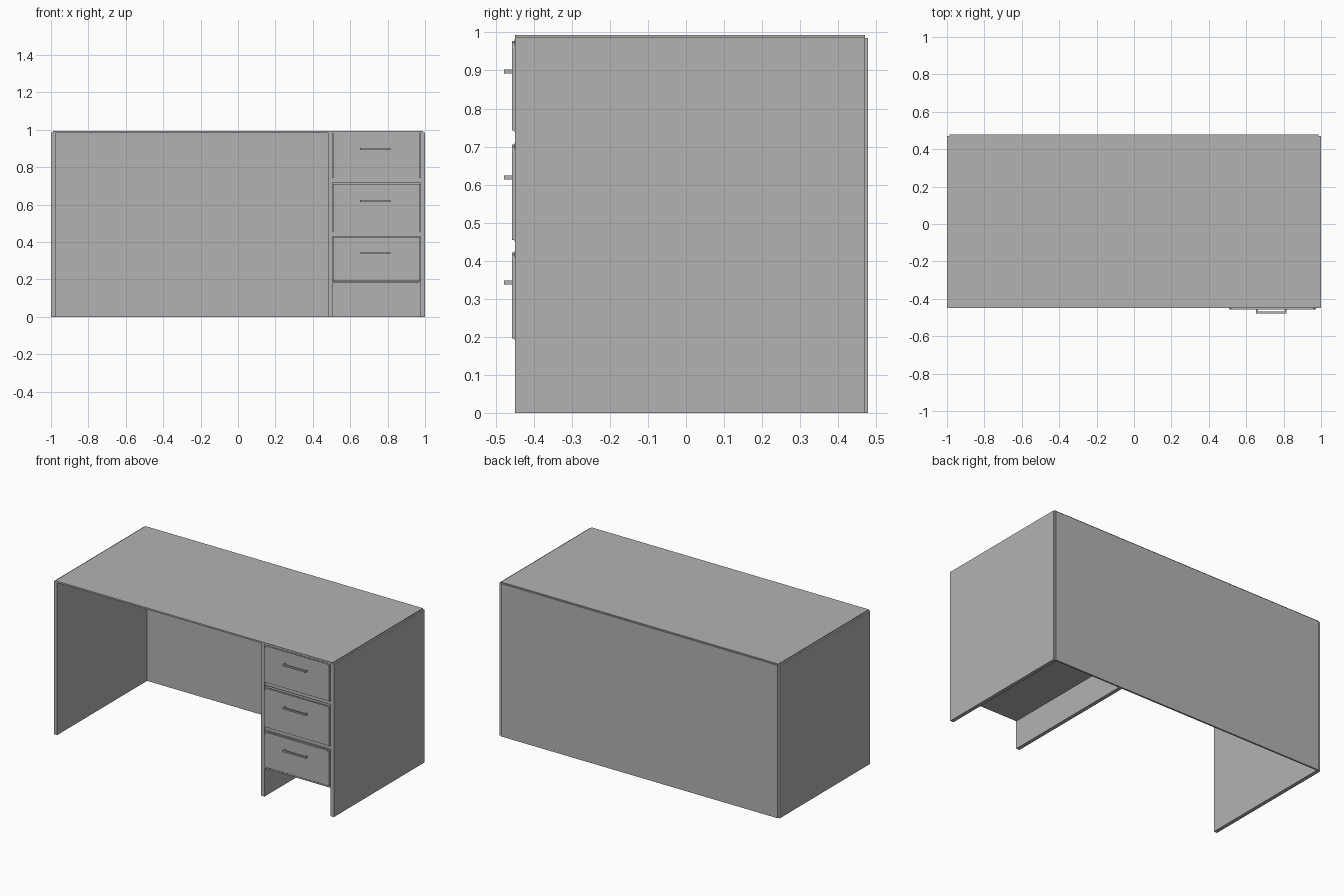
import bpy, bmesh

if "Cube" in bpy.data.objects:
    bpy.data.objects.remove(bpy.data.objects["Cube"])

mat = bpy.data.materials.new("plain_grey")
mat.diffuse_color = (0.45, 0.45, 0.45, 1)
mat.use_nodes = True
mat.node_tree.nodes["Principled BSDF"].inputs["Base Color"].default_value = mat.diffuse_color


def finish(name, bm):
    bmesh.ops.recalc_face_normals(bm, faces=bm.faces)
    me = bpy.data.meshes.new(name)
    bm.to_mesh(me)
    bm.free()
    me.materials.append(mat)
    ob = bpy.data.objects.new(name, me)
    bpy.context.collection.objects.link(ob)
    return ob


def box(name, x0, x1, y0, y1, z0, z1):
    bm = bmesh.new()
    bmesh.ops.create_cube(bm, size=1)
    for v in bm.verts:
        v.co = ((x0 + x1) / 2 + v.co.x * (x1 - x0),
                (y0 + y1) / 2 + v.co.y * (y1 - y0),
                (z0 + z1) / 2 + v.co.z * (z1 - z0))
    return finish(name, bm)


def drawer_plate(name, x0, x1, z0, z1, c, y0, y1):
    # front plate with clipped top corners
    bm = bmesh.new()
    pts = [(x0, z0), (x1, z0), (x1, z1 - c), (x1 - c / 3, z1 - c / 3), (x1 - c, z1),
           (x0 + c, z1), (x0 + c / 3, z1 - c / 3), (x0, z1 - c)]
    face = bm.faces.new([bm.verts.new((x, y1, z)) for x, z in pts])
    ext = bmesh.ops.extrude_face_region(bm, geom=[face], use_keep_orig=True)
    for v in ext["geom"]:
        if isinstance(v, bmesh.types.BMVert):
            v.co.y = y0
    return finish(name, bm)


FRONT = -0.45

# Carcass panels; top and back sit slightly inside the side faces
box("left_side", -1.0, -0.976, FRONT, 0.471, 0, 0.987)
box("right_side", 0.976, 1.0, FRONT, 0.471, 0, 0.987)
box("divider", 0.481, 0.505, FRONT, 0.468, 0, 0.985)
box("desk_top", -0.99, 0.99, FRONT, 0.471, 0.983, 0.993)
box("back_panel", -0.987, 0.987, 0.467, 0.478, 0, 0.986)
box("cabinet_bottom", 0.505, 0.976, FRONT, 0.467, 0.182, 0.190)

# Rails between the drawers
for i, z in enumerate((0.73, 0.442)):
    box(f"drawer_rail_{i + 1}", 0.505, 0.976, FRONT + 0.002, -0.43, z - 0.012, z + 0.012)

# Drawers: box, clipped front, handle
for i, (z0, z1, hz) in enumerate(((0.742, 0.972, 0.897), (0.454, 0.699, 0.619), (0.195, 0.415, 0.343))):
    n = i + 1
    box(f"drawer_box_{n}", 0.508, 0.973, -0.451, 0.40, z0 - 0.004, z1 + 0.011)
    drawer_plate(f"drawer_front_{n}", 0.51, 0.971, z0, z1 + 0.006, 0.018, -0.457, -0.449)
    box(f"handle_bar_{n}", 0.652, 0.816, -0.478, -0.469, hz - 0.005, hz + 0.005)
    for side, x in (("left", 0.652), ("right", 0.807)):
        box(f"handle_post_{side}_{n}", x, x + 0.009, -0.470, -0.456, hz - 0.005, hz + 0.005)
